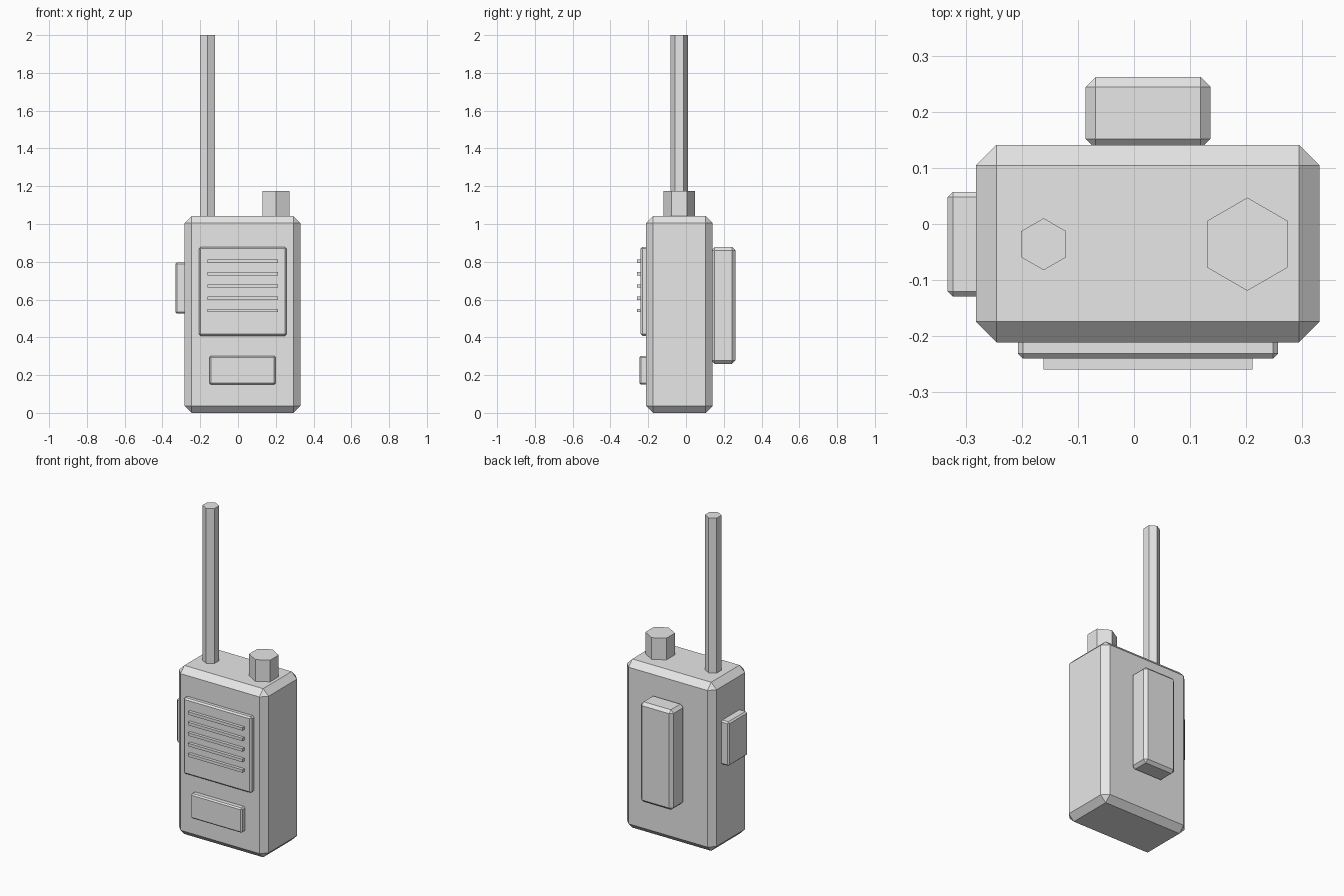
import bpy

if "Cube" in bpy.data.objects:
    bpy.data.objects.remove(bpy.data.objects["Cube"])

grey = bpy.data.materials.new("light_grey")
grey.diffuse_color = (0.8, 0.8, 0.8, 1)
grey.use_nodes = True
grey.node_tree.nodes["Principled BSDF"].inputs["Base Color"].default_value = grey.diffuse_color


def box(name, x, y, z, bevel=0.0):
    """Box from (min, max) ranges with a single-cut chamfer."""
    centre = [(r[0] + r[1]) / 2 for r in (x, y, z)]
    bpy.ops.mesh.primitive_cube_add(size=1, location=centre)
    ob = bpy.context.object
    ob.name = name
    ob.scale = [r[1] - r[0] for r in (x, y, z)]
    bpy.ops.object.transform_apply(location=False, rotation=False, scale=True)
    ob.data.materials.append(grey)
    if bevel:
        mod = ob.modifiers.new("chamfer", "BEVEL")
        mod.width = bevel
        mod.segments = 1
    return ob


def hex_post(name, x, y, radius, z0, z1):
    """Upright six-sided post."""
    bpy.ops.mesh.primitive_cylinder_add(vertices=6, radius=radius, depth=z1 - z0,
                                        location=(x, y, (z0 + z1) / 2))
    ob = bpy.context.object
    ob.name = name
    ob.data.materials.append(grey)
    return ob


# Main case
box("case", (-0.282, 0.331), (-0.211, 0.141), (0, 1.042), 0.037)

# Speaker panel with horizontal slats
box("speaker_panel", (-0.207, 0.257), (-0.240, -0.200), (0.408, 0.878), 0.009)
for i in range(5):
    z = 0.802 - i * 0.065
    box(f"speaker_slat_{i + 1}", (-0.161, 0.211), (-0.259, -0.235), (z - 0.009, z + 0.009))

# Lower front plate
box("front_plate", (-0.152, 0.198), (-0.247, -0.205), (0.149, 0.302), 0.008)

# Side talk button
box("talk_button", (-0.332, -0.265), (-0.129, 0.057), (0.525, 0.797), 0.009)

# Belt clip on the back
box("belt_clip", (-0.086, 0.136), (0.134, 0.262), (0.260, 0.878), 0.0175)

# Antenna and control knob
hex_post("antenna", -0.161, -0.036, 0.0463, 1.02, 2.0)
hex_post("control_knob", 0.202, -0.036, 0.083, 1.02, 1.176)
